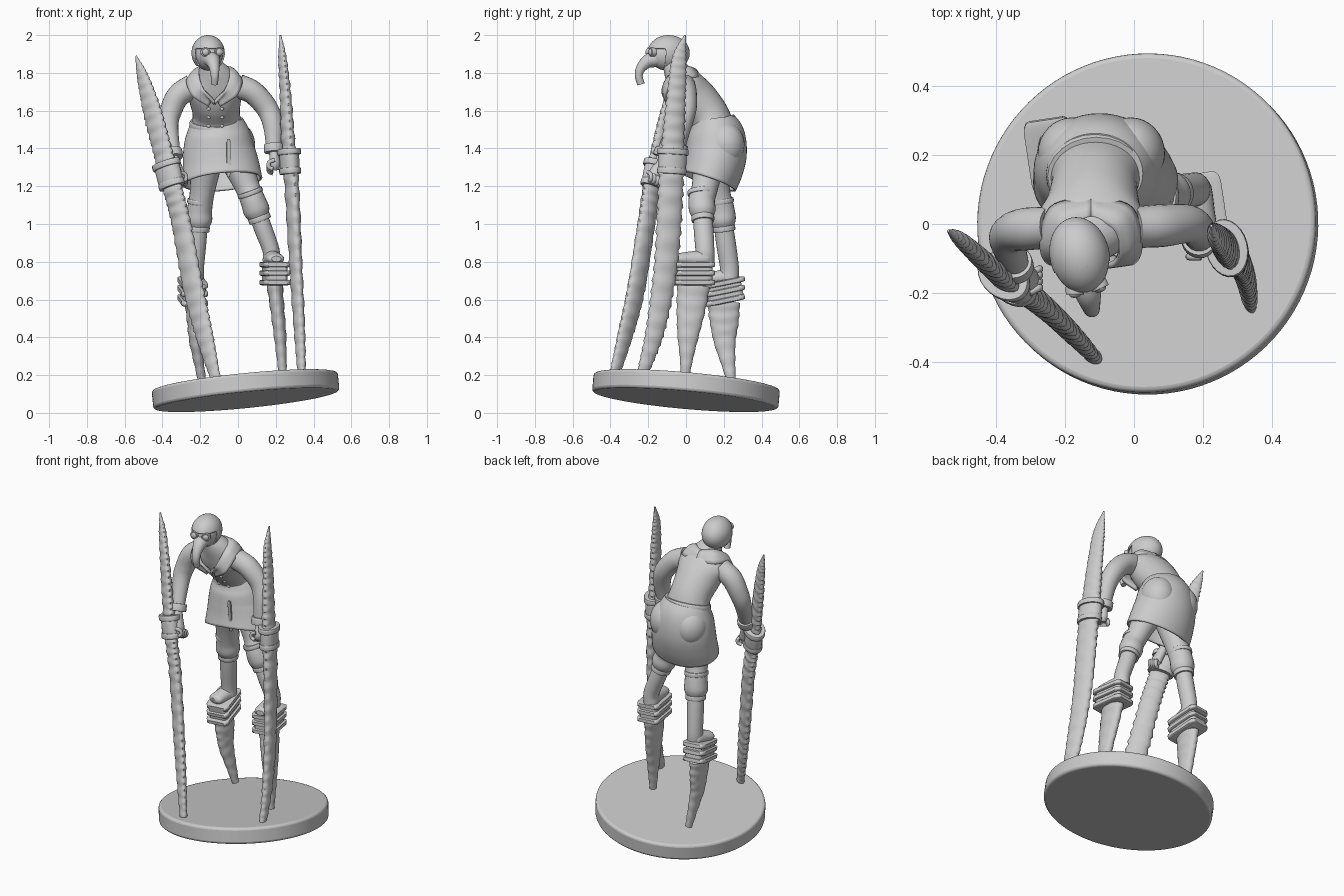
import bpy, bmesh, math
from mathutils import Vector, Matrix

cube = bpy.data.objects.get("Cube")
if cube:
    bpy.data.objects.remove(cube, do_unlink=True)

grey = bpy.data.materials.new("plain_grey")
grey.use_nodes = True
grey.diffuse_color = (.6, .6, .6, 1)
grey.node_tree.nodes["Principled BSDF"].inputs["Base Color"].default_value = (.6, .6, .6, 1)


def finish(name, bm):
    bmesh.ops.recalc_face_normals(bm, faces=bm.faces)
    mesh = bpy.data.meshes.new(name)
    bm.to_mesh(mesh)
    bm.free()
    mesh.materials.append(grey)
    obj = bpy.data.objects.new(name, mesh)
    bpy.context.collection.objects.link(obj)
    return obj


def smooth_path(points, steps):
    """Catmull-Rom interpolation of tuples of any length."""
    points = [Vector(p) for p in points]
    ext = [points[0] * 2 - points[1]] + points + [points[-1] * 2 - points[-2]]
    out = []
    for a, b, c, d in zip(ext, ext[1:], ext[2:], ext[3:]):
        for i in range(steps):
            t = i / steps
            out.append((b * 2 + (c - a) * t + (a * 2 - b * 5 + c * 4 - d) * t * t
                        + (b * 3 - a - c * 3 + d) * t ** 3) / 2)
    return out + [points[-1]]


def loft(name, points, side=(1, 0, 0), sides=24, steps=6, shape=None, open_end=False):
    """Sweep an ellipse along points of (x, y, z, half width, half depth)."""
    bm = bmesh.new()
    path = smooth_path(points, steps)
    rings = []
    for i, p in enumerate(path):
        ahead, behind = path[min(i + 1, len(path) - 1)], path[max(i - 1, 0)]
        tangent = (Vector(ahead[:3]) - Vector(behind[:3])).normalized()
        u = Vector(side)
        u = (u - tangent * u.dot(tangent)).normalized()
        v = tangent.cross(u)
        ring = []
        for k in range(sides):
            ang = math.tau * k / sides
            f, g = shape(i, ang) if shape else (1, 1)
            ring.append(bm.verts.new(Vector(p[:3]) + u * math.cos(ang) * max(p[3], .002) * f
                                     + v * math.sin(ang) * max(p[4], .002) * g))
        rings.append(ring)
    for r, s in zip(rings, rings[1:]):
        for k in range(sides):
            j = (k + 1) % sides
            bm.faces.new((r[k], r[j], s[j], s[k]))
    bm.faces.new(rings[0])
    if not open_end:
        bm.faces.new(rings[-1])
    return finish(name, bm)


def ball(name, loc, size, turn=0):
    bm = bmesh.new()
    bmesh.ops.create_uvsphere(bm, u_segments=32, v_segments=20, radius=1)
    obj = finish(name, bm)
    obj.location, obj.scale, obj.rotation_euler[2] = loc, size, turn
    return obj


def band(name, loc, axis, wide, deep, height, side=(1, 0, 0)):
    """A rolled strap around an axis."""
    c, axis = Vector(loc), Vector(axis).normalized()
    prof = [(-.5, .9), (-.4, 1), (.4, 1), (.5, .9)]
    return loft(name, [(*(c + axis * height * h), wide * s, deep * s) for h, s in prof], side, steps=3)


def block(name, loc, size, tilt, turn=0):
    bm = bmesh.new()
    bmesh.ops.create_cube(bm, size=1)
    obj = finish(name, bm)
    obj.location, obj.scale, obj.rotation_euler = loc, size, (tilt, 0, turn)
    bevel = obj.modifiers.new("rounded", "BEVEL")
    bevel.width, bevel.segments = .15, 3
    return obj


def thicken(obj, depth):
    obj.modifiers.new("thickness", "SOLIDIFY").thickness = depth


def saw(i, ang):
    """Serrated edges and faint ribs for the blades."""
    tooth = (i % 4) / 3 - .5
    edge = abs(math.cos(ang)) ** 6
    return 1 + .16 * tooth * edge, 1 + .09 * math.sin(i * .9)


def ripple(i, ang):
    return 1 + .025 * math.sin(i), 1 + .05 * math.sin(i * .8)


# Tilted round base
bm = bmesh.new()
bmesh.ops.create_cone(bm, cap_ends=True, segments=96, radius1=.495, radius2=.495, depth=.1)
base = finish("base", bm)
base.location = (.04, 0, .118)
base.rotation_euler = Vector((-.1, .09, 1)).to_track_quat("Z", "Y").to_euler()
rim = base.modifiers.new("rim", "BEVEL")
rim.width, rim.segments = .015, 3

# Torso, coat skirt, belt
torso = loft("coat_torso", [(-.11, .15, 1.5, .14, .11), (-.115, .115, 1.58, .125, .11),
                            (-.12, .05, 1.66, .138, .115), (-.125, 0, 1.73, .155, .1),
                            (-.13, -.04, 1.79, .1, .075), (-.145, -.07, 1.85, .055, .055)], sides=40)
skirt = loft("coat_skirt", [(-.11, .15, 1.54, .13, .11), (-.105, .16, 1.47, .16, .14),
                            (-.1, .16, 1.38, .18, .15), (-.09, .145, 1.3, .192, .147),
                            (-.082, .12, 1.225, .2, .14)], sides=48, open_end=True)
thicken(skirt, -.012)
for x in (-.18, -.01):
    ball("coat_seat", (x, .205, 1.42), (.1, .105, .12))
band("belt", (-.11, .145, 1.525), (0, -.3, 1), .145, .122, .045)
block("coat_placket", (-.05, -.008, 1.35), (.02, .012, .2), .1)

# Buttons placed on the chest surface
for row in range(3):
    for x in (-.155, -.085):
        hit, spot, normal, face = torso.ray_cast(Vector((x, -1, 1.52 + row * .045)), Vector((0, 1, 0)))
        if hit:
            ball("coat_button", spot, (.01, .007, .01))

# Wide collar with lapels, both sides
inner = [(0, .02, 1.83), (.07, -.02, 1.835), (.08, -.1, 1.78), (.05, -.13, 1.7), (.005, -.1, 1.63)]
outer = [(0, .085, 1.775), (.12, .05, 1.78), (.15, -.06, 1.76), (.12, -.12, 1.68), (.03, -.095, 1.62)]
for name, flip in (("collar_left", 1), ("collar_right", -1)):
    bm = bmesh.new()
    strips = []
    for a, b in zip(smooth_path(inner, 6), smooth_path(outer, 6)):
        bulge = (a + b) / 2 + Vector((0, 0, .02))
        strips.append([bm.verts.new((-.125 + flip * p.x, p.y, p.z)) for p in smooth_path([a, bulge, b], 3)])
    for r, s in zip(strips, strips[1:]):
        for k in range(len(r) - 1):
            bm.faces.new((r[k], r[k + 1], s[k + 1], s[k]))
    thicken(finish(name, bm), .018)

# Head, helmet, beak and goggles, turned slightly to the left
centre, turn = Vector((-.158, -.092, 1.905)), .22
spin = Matrix.Rotation(turn, 3, "Z")


def on_head(x, y, z):
    return centre + spin @ Vector((x, y, z))


ball("head", on_head(0, -.006, -.008), (.074, .1, .085), turn)
bm = bmesh.new()
bmesh.ops.create_uvsphere(bm, u_segments=40, v_segments=28, radius=1)
for co, no in (((0, 0, .25), (0, 0, 1)), ((0, -.3, 0), (0, 1, 0)), ((0, 0, -.72), (0, 0, 1))):
    bmesh.ops.bisect_plane(bm, geom=bm.verts[:] + bm.edges[:] + bm.faces[:], plane_co=co, plane_no=no)
gone = [f for f in bm.faces if (c := f.calc_center_median()).z < -.72 or (c.z < .25 and c.y < -.3)]
bmesh.ops.delete(bm, geom=gone, context="FACES")
helmet = finish("helmet", bm)
helmet.location, helmet.scale, helmet.rotation_euler[2] = centre, (.087, .113, .095), turn
thicken(helmet, .1)
beak = [(-.07, -.03, .05, .045), (-.115, -.045, .038, .036), (-.15, -.08, .027, .026),
        (-.162, -.12, .022, .021), (-.15, -.165, .018, .02)]
loft("beak", [(*on_head(0, y, z), a, b) for y, z, a, b in beak], spin @ Vector((1, 0, 0)))
for x in (-.036, .036):
    front = spin @ Vector((x * 6, -1, 0))
    band("goggle_rim", on_head(x, -.095, .005), front, .026, .024, .025)
    ball("goggle_lens", on_head(x, -.105, .005), (.019, .012, .019), turn)

# Arms, cuffs and hands
arms = {
    "left": [(.0, -.01, 1.73, .06, .065), (.08, -.005, 1.695, .062, .062), (.155, 0, 1.61, .056, .058),
             (.185, -.02, 1.52, .05, .052), (.19, -.045, 1.4, .037, .04)],
    "right": [(-.24, -.01, 1.73, .06, .065), (-.315, -.015, 1.68, .062, .062), (-.355, -.025, 1.6, .056, .058),
              (-.368, -.05, 1.52, .05, .052), (-.345, -.12, 1.37, .037, .04)]}
fists = {"left": ((.195, -.06, 1.315), (.06, 0, 0)), "right": ((-.305, -.165, 1.25), (-.04, -.02, 0))}
for which, path in arms.items():
    loft(which + "_sleeve", path, (0, 1, 0))
    wrist = Vector(path[-1][:3])
    axis = wrist - Vector(path[-2][:3])
    band(which + "_cuff", wrist, axis, .052, .052, .045, (0, 1, 0))
    spot, reach = Vector(fists[which][0]), Vector(fists[which][1])
    loft(which + "_palm", [(*wrist, .026, .026), (*(wrist + spot) / 2, .032, .026),
                           (*spot, .04, .03), (*(spot - Vector((0, 0, .03))), .025, .02)], (0, 1, 0))
    loft(which + "_grip", [(*(spot - reach * .7), .016, .016), (*(spot + reach), .016, .016)], (0, 0, 1), 12)
    inward = -reach.normalized()
    for k in range(4):
        knuckle = spot + Vector((0, -.035 + k * .018, .012 - k * .008))
        bend = [(0, .012), (.03, .0), (.032, -.025), (.01, -.036)]
        loft(which + "_finger", [(*(knuckle + inward * d + Vector((0, 0, h))), .011, .011) for d, h in bend],
             (0, 1, 0), 10, 3)

# Long serrated hand stilts with their sockets
loft("left_hand_stilt", [(.225, -.005, 2, .004, .004), (.235, -.035, 1.88, .038, .02), (.25, -.05, 1.7, .05, .028),
                         (.265, -.068, 1.45, .06, .034), (.285, -.08, 1.2, .068, .036), (.305, -.105, .8, .064, .032),
                         (.325, -.16, .45, .052, .028), (.338, -.232, .2, .03, .02)], (.25, -.97, 0), 20, 24, saw)
loft("right_hand_stilt", [(-.54, -.02, 1.89, .004, .004), (-.505, -.045, 1.78, .035, .02),
                          (-.455, -.09, 1.6, .058, .026), (-.4, -.14, 1.39, .06, .03), (-.35, -.18, 1.2, .06, .034),
                          (-.3, -.21, 1, .06, .034), (-.235, -.265, .65, .064, .03), (-.175, -.325, .4, .054, .026),
                          (-.118, -.385, .18, .03, .02)], (.77, -.64, 0), 20, 24, saw)
for which, loc, axis, side in (("left", (.273, -.073, 1.33), (-.06, .05, 1), (.25, -.97, 0)),
                               ("right", (-.365, -.165, 1.26), (-.26, .2, 1), (.77, -.64, 0))):
    middle, axis = Vector(loc), Vector(axis)
    band(which + "_socket", middle, axis, .076, .05, .1, side)
    for lift, grow in ((-.05, .078), (.052, .085)):
        band(which + "_socket_strap", middle + axis * lift, axis, grow, grow * .72, .032, side)

# Legs: breeches, boots, platforms and leg stilts
legs = {
    "left": dict(knee=(.088, .085, 1.1), hip=(0, .12, 1.32), ankle=(.175, .1, .86), toe=(.2, -.045, .815),
                 deck=(.195, .04, .735), tilt=0, tip=(.238, -.005, .19), bow=(.222, .012, .42)),
    "right": dict(knee=(-.205, .19, 1.05), hip=(-.17, .13, 1.32), ankle=(-.225, .23, .77), toe=(-.248, .125, .71),
                  deck=(-.24, .2, .64), tilt=.2, tip=(-.188, .242, .15), bow=(-.225, .205, .38))}
for which, part in legs.items():
    knee, hip, ankle, toe, deck, tip, bow = (Vector(part[k]) for k in "knee hip ankle toe deck tip bow".split())
    down = (ankle - knee).normalized()
    loft(which + "_breeches", [(*hip, .085, .085), (*hip.lerp(knee, .55), .066, .07), (*(knee - down * .03), .066, .07),
                               (*(knee + down * .03), .07, .07), (*(knee + down * .07), .055, .055)])
    band(which + "_knee_strap", knee - down * .07, down, .068, .073, .025)
    band(which + "_boot_top", knee + down * .075, down, .06, .06, .03)
    loft(which + "_boot_shaft", [(*(knee + down * .05), .048, .05), (*knee.lerp(ankle, .55), .048, .052),
                                 (*ankle, .045, .05), (*(ankle - Vector((0, 0, .06))), .045, .05)])
    heel = ankle + Vector((0, .03, -.045))
    loft(which + "_boot_foot", [(*heel, .03, .03), (*heel.lerp(toe, .15), .046, .045), (*heel.lerp(toe, .6), .046, .04),
                                (*toe, .045, .028), (*toe.lerp(heel, -.12), .025, .015)])
    block(which + "_platform", deck, (.115, .19, .12), part["tilt"], .15)
    for lift in (-.045, .005, .05):
        block(which + "_platform_strap", deck + Vector((0, 0, lift)), (.14, .215, .03), part["tilt"], .15)
    top = deck - Vector((0, 0, .06))
    loft(which + "_leg_stilt", [(*top, .086, .042), (*top.lerp(bow, .5), .076, .037), (*bow, .058, .033),
                                (*bow.lerp(tip, .55), .036, .026), (*tip, .022, .02)], (0, 1, 0), 24, 12, ripple)

# Smooth shading with crisp edges
for obj in bpy.context.scene.objects:
    obj.select_set(obj.type == "MESH")
    if obj.type == "MESH":
        bpy.context.view_layer.objects.active = obj
bpy.ops.object.shade_smooth_by_angle(angle=math.radians(40))
